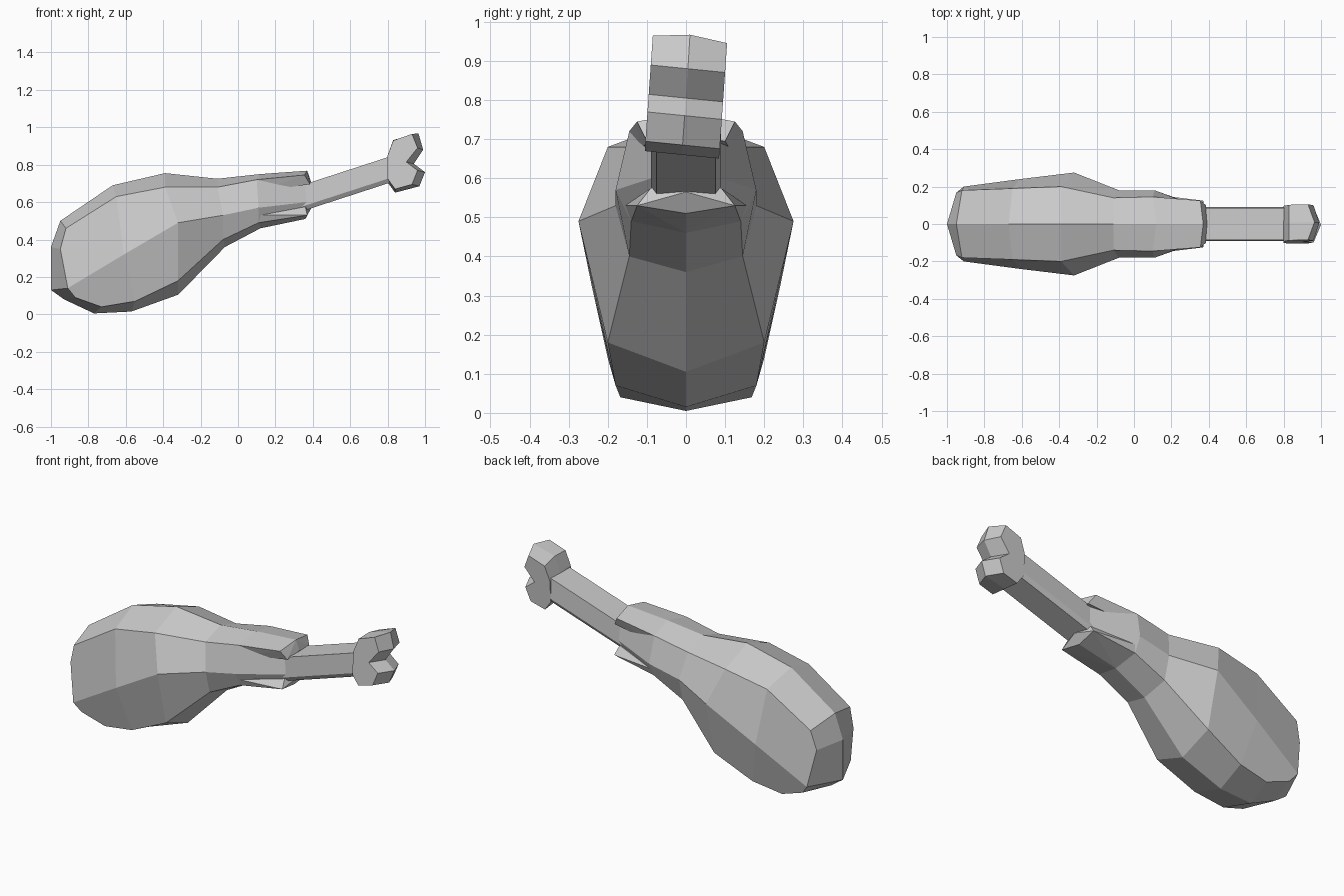
import bpy, bmesh

if "Cube" in bpy.data.objects:
    bpy.data.objects.remove(bpy.data.objects["Cube"])


def finish(bm, name):
    bmesh.ops.remove_doubles(bm, verts=bm.verts, dist=1e-4)
    bmesh.ops.recalc_face_normals(bm, faces=bm.faces)
    me = bpy.data.meshes.new(name)
    bm.to_mesh(me)
    bm.free()
    ob = bpy.data.objects.new(name, me)
    bpy.context.collection.objects.link(ob)
    return ob


def add_face(bm, pts):
    """Add a polygon and its mirror image across y = 0."""
    for s in (1, -1):
        bm.faces.new([bm.verts.new((x, s * y, z)) for x, y, z in pts])


def hull(name, half):
    """Convex solid from points on one side, mirrored in y."""
    bm = bmesh.new()
    for x, y, z in half:
        for s in ((1, -1) if y else (1,)):
            bm.verts.new((x, s * y, z))
    res = bmesh.ops.convex_hull(bm, input=bm.verts)
    junk = {v for v in res["geom_interior"] if isinstance(v, bmesh.types.BMVert)}
    bmesh.ops.delete(bm, geom=list(junk), context='VERTS')
    bmesh.ops.dissolve_limit(bm, angle_limit=0.03, verts=bm.verts, edges=bm.edges)
    return finish(bm, name)


# Meat: five lengthwise lines of points, from the bone to the thick end
top_c = [(.36, 0, .70), (.12, 0, .75), (-.11, 0, .725), (-.39, 0, .755), (-.67, 0, .69)]
top_s = [(.36, .085, .69), (.10, .145, .72), (-.11, .14, .68), (-.39, .20, .68), (-.65, .19, .63)]
mid = [(.37, .088, .60), (.11, .18, .57), (-.08, .18, .53), (-.32, .275, .49), (-.61, .24, .32)]
bot_s = [(.37, .08, .57), (.11, .14, .49), (-.08, .145, .40), (-.32, .20, .18), (-.55, .18, .07)]
bot_c = [(.37, 0, .56), (.12, 0, .46), (-.07, 0, .36), (-.32, 0, .105), (-.57, 0, .015)]
lines = [top_c, top_s, mid, bot_s, bot_c]
bm = bmesh.new()
for a, b in zip(lines, lines[1:]):
    for i in range(4):
        add_face(bm, [a[i], a[i + 1], b[i + 1], b[i]])
add_face(bm, [line[0] for line in lines])
# Thick end: rim strip around the side patch
rim_c = [top_c[4], (-.95, 0, .50), (-1, 0, .36), (-1, 0, .13), (-.93, 0, .08), (-.77, 0, .005), bot_c[4]]
rim_s = [top_s[4], (-.92, .18, .46), (-.95, .168, .35), (-.91, .20, .14), (-.87, .182, .09), (-.73, .168, .04), bot_s[4]]
for i in range(6):
    add_face(bm, [rim_c[i], rim_c[i + 1], rim_s[i + 1], rim_s[i]])
add_face(bm, [mid[4]] + rim_s[:4])
add_face(bm, [mid[4]] + rim_s[3:])
finish(bm, "meat")

# Flaps of meat above and below the bone
hull("upper_flap", [(.12, 0, .75), (.10, .145, .72), (.12, .12, .66),
                    (.37, 0, .768), (.355, .125, .745), (.385, .10, .695), (.39, 0, .71)])
hull("lower_flap", [(.12, 0, .46), (.11, .14, .49), (.12, .155, .53),
                    (.36, 0, .51), (.37, .125, .53), (.36, .09, .575), (.39, 0, .565)])

# Bone shaft
hull("bone_shaft", [(x, y, z0 + .325 * (x - .37)) for x in (.3, .86)
                    for y, z0 in ((.085, .70), (.09, .585), (.075, .56))])

# Two-lobed bone end: side profile repeated across the width, fuller in the middle
profile = [(.80, .84, 0), (.83, .92, 0), (.93, .955, .035), (.96, .88, .03),
           (.90, .805, .04), (.96, .76, .04), (.93, .685, .04), (.84, .66, 0), (.80, .715, 0)]
bm = bmesh.new()
rings = []
for y in (-.095, 0, .095):
    lift = .012 if y == 0 else 0
    rings.append([bm.verts.new((x + (b if y == 0 else 0), y + .07 * (z - .81),
                                z - .1 * y + (lift if z > .9 else 0)))
                  for x, z, b in profile])
n = len(profile)
for a, b in zip(rings, rings[1:]):
    for i in range(n):
        j = (i + 1) % n
        bm.faces.new([a[i], a[j], b[j], b[i]])
bm.faces.new(rings[0])
bm.faces.new(rings[-1][::-1])
finish(bm, "bone_end")
